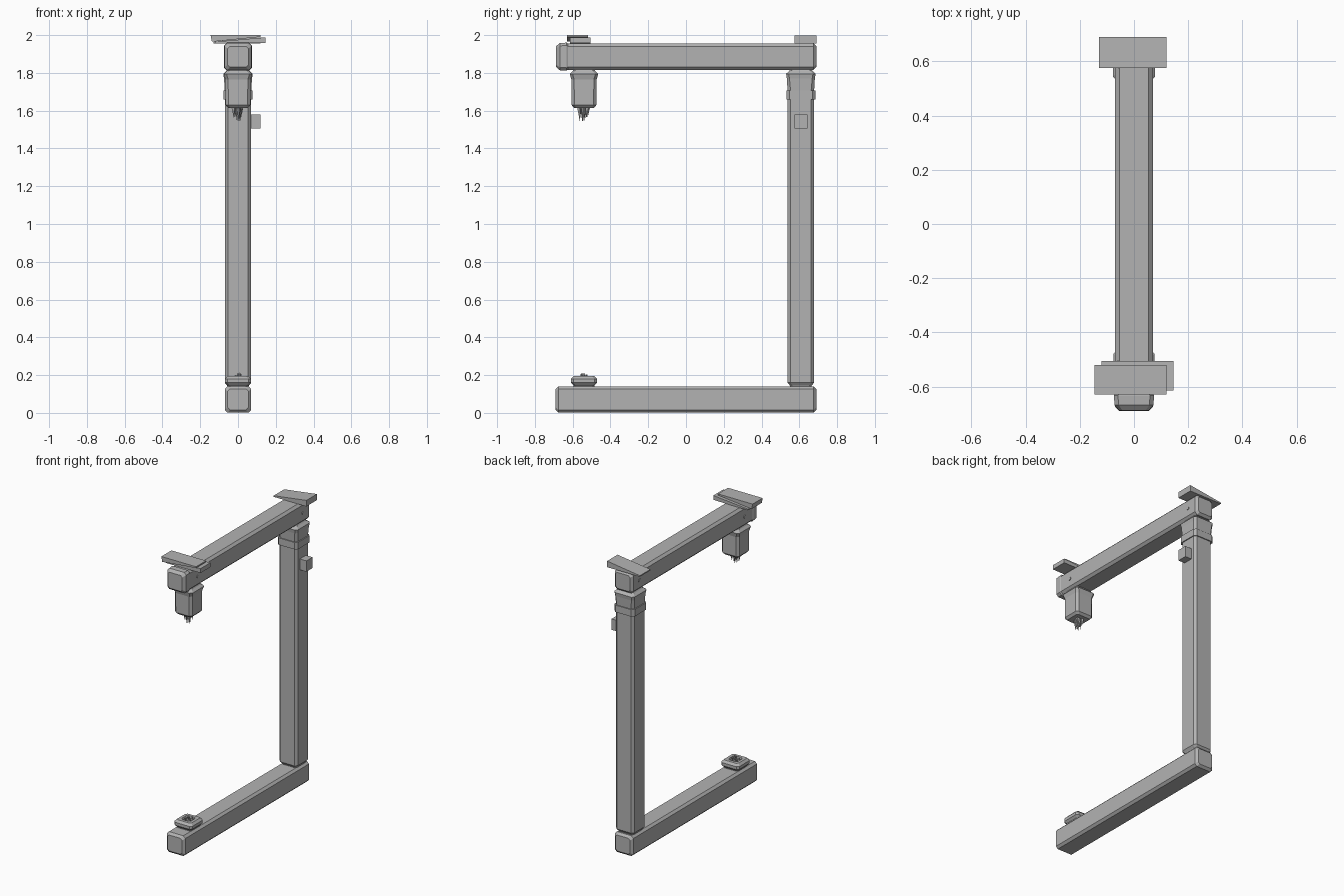
import bpy, bmesh, math, random
from mathutils import Vector

random.seed(4)
cube = bpy.data.objects.get("Cube")
if cube:
    bpy.data.objects.remove(cube)

# One plain grey timber colour
grey = bpy.data.materials.new("grey timber")
grey.use_nodes = True
COLOUR = (0.45, 0.45, 0.45, 1)
grey.diffuse_color = COLOUR
grey.node_tree.nodes["Principled BSDF"].inputs["Base Color"].default_value = COLOUR


def finish(name, bm):
    bmesh.ops.recalc_face_normals(bm, faces=bm.faces)
    mesh = bpy.data.meshes.new(name)
    bm.to_mesh(mesh)
    bm.free()
    mesh.materials.append(grey)
    obj = bpy.data.objects.new(name, mesh)
    bpy.context.collection.objects.link(obj)
    return obj


def timber(name, centre, sections, lengthwise=False):
    """Loft chamfered squares; each section is (position, half width, chamfer)."""
    bm = bmesh.new()
    rings = []
    for t, h, c in sections:
        k = h - c
        outline = [(h, -k), (h, k), (k, h), (-k, h), (-h, k), (-h, -k), (-k, -h), (k, -h)]
        rings.append([bm.verts.new(Vector(centre) + Vector((u, t, v) if lengthwise else (u, v, t)))
                      for u, v in outline])
    for a, b in zip(rings, rings[1:]):
        for i in range(8):
            j = (i + 1) % 8
            bm.faces.new((a[i], a[j], b[j], b[i]))
    bm.faces.new(rings[0])
    bm.faces.new(rings[-1])
    return finish(name, bm)


def prism(name, outline, y0, y1):
    """Extrude an x-z outline from y0 to y1."""
    bm = bmesh.new()
    face = bm.faces.new([bm.verts.new((x, y0, z)) for x, z in outline])
    new = bmesh.ops.extrude_face_region(bm, geom=[face])["geom"]
    bmesh.ops.translate(bm, vec=(0, y1 - y0, 0),
                        verts=[v for v in new if isinstance(v, bmesh.types.BMVert)])
    return finish(name, bm)


def splinters(name, y, z, length, spread, count):
    """Broken fibres: thin leaning pyramids; negative length points down."""
    bm = bmesh.new()
    for i in range(count):
        a = 2 * math.pi * i / count
        r = spread * (1 if i % 2 else 0.45)
        w = 0.012
        tip = length * random.uniform(0.6, 1)
        if i == 0:
            tip = length
        cx, cy = r * math.cos(a), y + r * math.sin(a)
        base = [bm.verts.new((cx + w * math.cos(a + q * math.pi / 2),
                              cy + w * math.sin(a + q * math.pi / 2), z)) for q in range(4)]
        apex = bm.verts.new((cx * 0.9, y + (cy - y) * 0.9, z + tip))
        for q in range(4):
            bm.faces.new((base[q], base[(q + 1) % 4], apex))
        bm.faces.new(base)
    return finish(name, bm)


POST_Y, STUB_Y = 0.608, -0.54

# Long horizontal timbers
timber("bottom_beam", (0, 0, 0.071),
       [(-0.69, 0.055, 0.012), (-0.675, 0.07, 0.015),
        (0.675, 0.07, 0.015), (0.69, 0.055, 0.012)], True)
timber("top_beam", (0, 0, 1.886),
       [(-0.66, 0.07, 0.016), (0.675, 0.07, 0.016), (0.69, 0.055, 0.012)], True)
timber("top_beam_front_cap", (0, 0, 1.886),
       [(-0.688, 0.055, 0.012), (-0.668, 0.072, 0.015),
        (-0.632, 0.074, 0.015), (-0.622, 0.068, 0.015)], True)

# Upright post with foot, flared head and band
timber("post", (0, POST_Y, 0),
       [(0.135, 0.055, 0.012), (0.145, 0.058, 0.012), (0.16, 0.07, 0.016),
        (1.70, 0.07, 0.016), (1.77, 0.074, 0.014), (1.795, 0.078, 0.014),
        (1.81, 0.062, 0.012), (1.82, 0.055, 0.012)])
timber("post_band", (0, POST_Y, 0),
       [(1.66, 0.077, 0.016), (1.708, 0.077, 0.016)])

# Broken middle post: hanging piece above, stump below
timber("hanging_stub", (0, STUB_Y, 0),
       [(1.615, 0.052, 0.012), (1.63, 0.066, 0.015), (1.765, 0.067, 0.015),
        (1.795, 0.075, 0.014), (1.81, 0.06, 0.012), (1.82, 0.055, 0.012)])
timber("bottom_stub", (0, STUB_Y, 0),
       [(0.135, 0.055, 0.012), (0.146, 0.056, 0.012), (0.16, 0.069, 0.014),
        (0.18, 0.069, 0.014), (0.195, 0.055, 0.012), (0.195, 0.035, 0.012),
        (0.18, 0.03, 0.01)])
splinters("hanging_splinters", STUB_Y, 1.618, -0.08, 0.025, 9)
splinters("stub_splinters", STUB_Y, 0.178, 0.037, 0.024, 8)

# Wedges resting on the top beam
prism("front_lower_wedge", [(-0.12, 1.956), (0.145, 1.958), (0.145, 1.988), (-0.12, 1.965)],
      -0.615, -0.505)
prism("front_upper_wedge", [(-0.145, 2.0), (-0.138, 1.965), (0.12, 1.991), (0.12, 2.0)],
      -0.63, -0.52)
prism("back_wedge", [(-0.13, 1.956), (0.12, 1.956), (0.12, 1.998), (-0.13, 1.964)],
      0.575, 0.69)

# Small block on the side of the post
prism("side_block", [(0.065, 1.505), (0.12, 1.505), (0.12, 1.58), (0.065, 1.58)],
      0.575, 0.642)

# Round pegs through the top beam at both joints
for name, y in (("front_peg", STUB_Y), ("back_peg", POST_Y)):
    ring = [(y + 0.011 * math.cos(i * math.pi / 4), 1.885 + 0.011 * math.sin(i * math.pi / 4))
            for i in range(8)]
    bm = bmesh.new()
    ends = [[bm.verts.new((x, p, q)) for p, q in ring] for x in (-0.074, 0.074)]
    for i in range(8):
        j = (i + 1) % 8
        bm.faces.new((ends[0][i], ends[0][j], ends[1][j], ends[1][i]))
    for end in ends:
        bm.faces.new(end)
    finish(name, bm)
